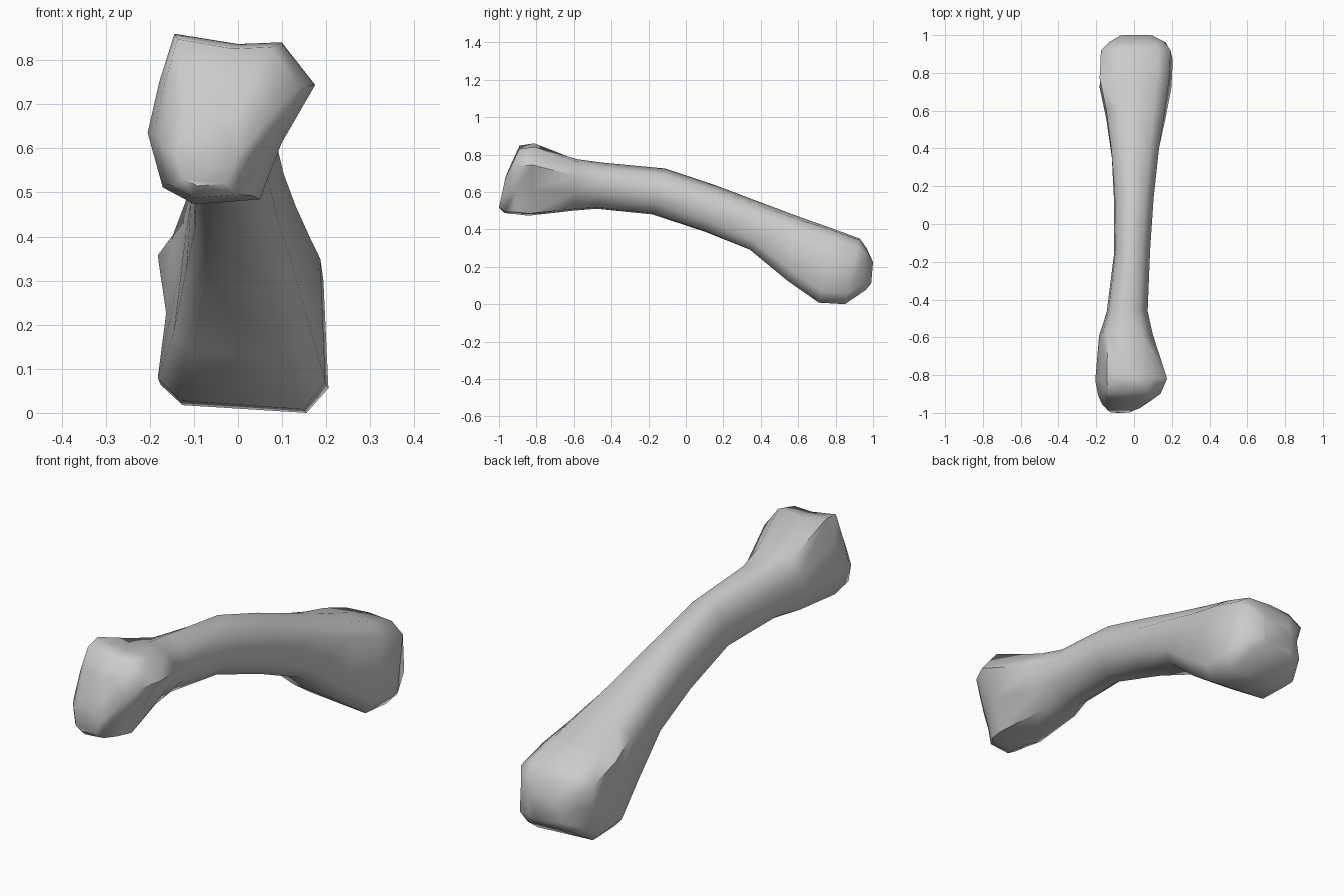
import bpy, bmesh

# Normalised cross-sections (across, up), counter-clockwise from the underside
HEAD = [(.28, 0), (.67, .03), (.80, .36), (1, .70), (.80, .95),
        (.54, .94), (.16, 1), (.07, .72), (0, .42), (.09, .10)]
SHAFT = [(.25, 0), (.62, .03), (.90, .26), (1, .57), (.80, .87),
         (.42, 1), (.17, .86), (.04, .62), (0, .38), (.06, .12)]
FOOT = [(.13, .05), (.87, 0), (1, .16), (.97, .86), (.80, .98),
        (.50, 1), (.20, .98), (0, .88), (.05, .55), (0, .18)]
SHAPES = [HEAD, SHAFT, FOOT]

# Stations: y at bottom, y at top, x min, x max, z min, z max, shape blend 0..2
STATIONS = [
    (-1.00, -.965, -.14, .03, .515, .68, 0),
    (-.97, -.93, -.17, .08, .487, .76, 0),
    (-.92, -.89, -.19, .14, .482, .848, 0),
    (-.84, -.81, -.205, .175, .473, .86, 0),
    (-.60, -.58, -.185, .10, .50, .785, .4),
    (-.48, -.45, -.145, .072, .51, .76, .8),
    (-.18, -.11, -.105, .085, .48, .725, 1),
    (.10, .16, -.108, .105, .385, .635, 1.2),
    (.34, .41, -.125, .135, .288, .54, 1.5),
    (.54, .62, -.15, .172, .125, .462, 1.8),
    (.71, .78, -.182, .198, .008, .405, 2),
    (.85, .93, -.175, .205, 0, .35, 2),
    (.96, .965, -.13, .17, .075, .30, 2),
    (.99, 1.00, -.07, .10, .11, .225, 2),
]


def section(t):
    """Blend between neighbouring cross-sections."""
    i = min(int(t), 1)
    f = t - i
    return [(a[0] + (b[0] - a[0]) * f, a[1] + (b[1] - a[1]) * f)
            for a, b in zip(SHAPES[i], SHAPES[i + 1])]


# Loft the bone through all stations
bm = bmesh.new()
rings = []
for yb, yt, x0, x1, z0, z1, t in STATIONS:
    rings.append([bm.verts.new((x0 + (x1 - x0) * u, yb + (yt - yb) * v, z0 + (z1 - z0) * v))
                  for u, v in section(t)])
n = len(HEAD)
for a, b in zip(rings, rings[1:]):
    for i in range(n):
        j = (i + 1) % n
        bm.faces.new((a[i], a[j], b[j], b[i]))

# Close both ends
bm.faces.new(rings[0])
bm.faces.new(rings[-1])
bmesh.ops.recalc_face_normals(bm, faces=bm.faces[:])

mesh = bpy.data.meshes.new("bone")
bm.to_mesh(mesh)
bm.free()
bone = bpy.data.objects.new("bone", mesh)
bpy.context.collection.objects.link(bone)

# Smooth surface with the hard ridges kept
bpy.context.view_layer.objects.active = bone
bone.select_set(True)
bpy.ops.object.shade_smooth_by_angle(angle=1.0)
